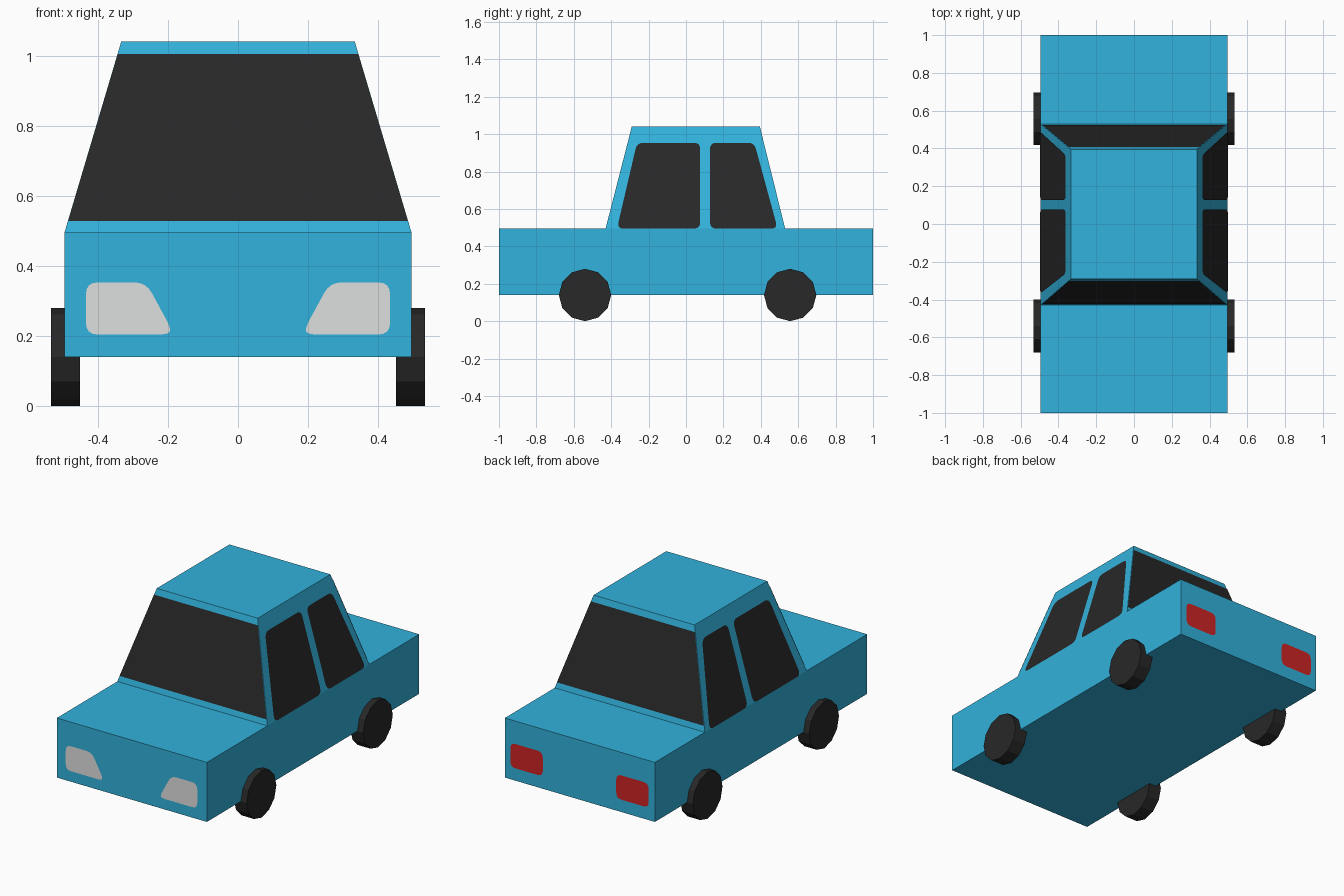
import bpy, bmesh, math
from mathutils import Vector, Matrix

if "Cube" in bpy.data.objects:
    bpy.data.objects.remove(bpy.data.objects["Cube"])


def material(name, rgb):
    m = bpy.data.materials.new(name)
    m.diffuse_color = (*rgb, 1)
    m.use_nodes = True
    m.node_tree.nodes["Principled BSDF"].inputs["Base Color"].default_value = m.diffuse_color
    return m


BLUE = material("blue paint", (0.032, 0.445, 0.716))
BLACK = material("black glass and rubber", (0.021, 0.021, 0.021))
WHITE = material("headlight grey", (0.73, 0.74, 0.735))
RED = material("tail light red", (0.62, 0.018, 0.018))

# Main sizes
HALF_W, ROOF_W = 0.495, 0.333
FLOOR, BELT, ROOF = 0.14, 0.495, 1.04
FRONT_LOW, FRONT_TOP, BACK_LOW, BACK_TOP = -0.43, -0.29, 0.53, 0.395


def finish(name, bm, mat):
    me = bpy.data.meshes.new(name)
    bm.to_mesh(me)
    bm.free()
    me.materials.append(mat)
    ob = bpy.data.objects.new(name, me)
    bpy.context.collection.objects.link(ob)
    return ob


def slope(low, top, z):
    """Position on a cabin wall at height z."""
    return low + (top - low) * (z - BELT) / (ROOF - BELT)


def rounded(pts, r, steps=4):
    """Round the corners of a 2D polygon."""
    pts = [Vector(p) for p in pts]
    out = []
    for i, p in enumerate(pts):
        d0, d1 = pts[i - 1] - p, pts[(i + 1) % len(pts)] - p
        a = p + d0.normalized() * min(r, d0.length * 0.45)
        b = p + d1.normalized() * min(r, d1.length * 0.45)
        for k in range(steps + 1):
            t = k / steps
            out.append(a * (1 - t) ** 2 + p * 2 * t * (1 - t) + b * t * t)
    return out


def plate(name, pts, place, outward, mat):
    """Thin painted panel: 2D outline placed on a wall, just off its surface."""
    bm = bmesh.new()
    f = bm.faces.new([bm.verts.new(place(p[0], p[1])) for p in pts])
    f.normal_update()
    if f.normal.dot(Vector(outward)) < 0:
        f.normal_flip()
    bmesh.ops.translate(bm, verts=bm.verts, vec=f.normal * 0.003)
    return finish(name, bm, mat)


# Body: a box whose middle top panel is drawn up and tapered into the cabin
bm = bmesh.new()
bmesh.ops.create_cube(bm, size=2)
for v in bm.verts:
    v.co = (v.co.x * HALF_W, v.co.y, BELT if v.co.z > 0 else FLOOR)
for y in (FRONT_LOW, BACK_LOW):
    bmesh.ops.bisect_plane(bm, geom=bm.verts[:] + bm.edges[:] + bm.faces[:],
                           plane_co=(0, y, 0), plane_no=(0, 1, 0))
bm.normal_update()
deck = next(f for f in bm.faces
            if f.normal.z > 0.9 and abs(f.calc_center_median().y) < 0.2)
roof = bmesh.ops.extrude_discrete_faces(bm, faces=[deck])["faces"][0]
for v in roof.verts:
    v.co = (math.copysign(ROOF_W, v.co.x),
            FRONT_TOP if v.co.y < 0 else BACK_TOP, ROOF)
bmesh.ops.recalc_face_normals(bm, faces=bm.faces)
finish("car_body", bm, BLUE)

# Windscreen and rear window, nearly full width
for name, low, top, d in (("windscreen", FRONT_LOW, FRONT_TOP, -1),
                          ("rear_window", BACK_LOW, BACK_TOP, 1)):
    z0, z1 = 0.528, 1.004
    w0, w1 = (slope(HALF_W, ROOF_W, z) - 0.001 for z in (z0, z1))
    plate(name, [(-w0, z0), (w0, z0), (w1, z1), (-w1, z1)],
          lambda x, z: (x, slope(low, top, z), z), (0, d, 0), BLACK)

# Side windows and lights, mirrored left and right
front_glass = rounded([(-0.369, 0.494), (0.076, 0.494), (0.076, 0.953), (-0.262, 0.953)], 0.035)
rear_glass = rounded([(0.128, 0.494), (0.49, 0.494), (0.365, 0.953), (0.128, 0.953)], 0.035)
headlight = rounded([(0.434, 0.204), (0.434, 0.353), (0.262, 0.353), (0.19, 0.22), (0.2, 0.204)], 0.035)
taillight = rounded([(0.242, 0.215), (0.456, 0.215), (0.456, 0.36), (0.242, 0.36)], 0.035)
for s, side in ((1, "right"), (-1, "left")):
    for name, pts in (("front", front_glass), ("rear", rear_glass)):
        plate(f"{side}_{name}_side_window", pts,
              lambda y, z: (s * slope(HALF_W, ROOF_W, z), y, z), (s, 0, 0), BLACK)
    plate(f"{side}_headlight", headlight, lambda x, z: (s * x, -1, z), (0, -1, 0), WHITE)
    plate(f"{side}_tail_light", taillight, lambda x, z: (s * x, 1, z), (0, 1, 0), RED)

    # Wheels
    for name, y in (("front", -0.54), ("rear", 0.557)):
        bm = bmesh.new()
        bmesh.ops.create_cone(bm, cap_ends=True, segments=12, radius1=0.14,
                              radius2=0.14, depth=0.083,
                              matrix=Matrix.Translation((s * 0.4915, y, 0.14))
                              @ Matrix.Rotation(math.pi / 2, 4, 'Y'))
        finish(f"{side}_{name}_wheel", bm, BLACK)
